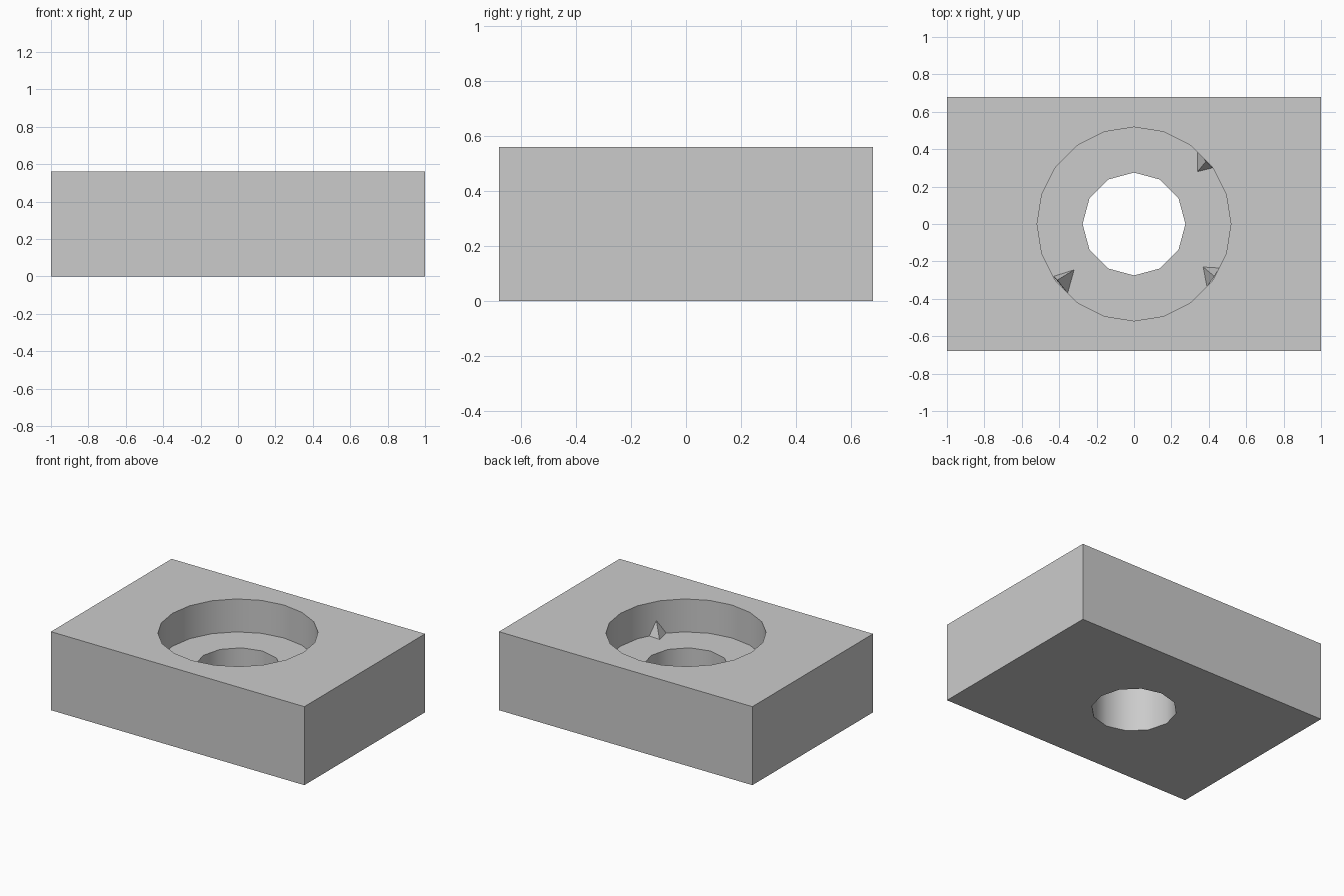
import bpy, bmesh, math

if "Cube" in bpy.data.objects:
    bpy.data.objects.remove(bpy.data.objects["Cube"])

WIDTH, DEPTH, HEIGHT = 2.0, 1.36, 0.56
FLOOR = 0.325          # height of the recess floor
RECESS_R, HOLE_R = 0.518, 0.275

grey = bpy.data.materials.new("plain grey")
grey.diffuse_color = (0.6, 0.6, 0.6, 1.0)
grey.use_nodes = True
grey.node_tree.nodes["Principled BSDF"].inputs["Base Color"].default_value = grey.diffuse_color


def cut(target, radius, sides, z0, z1):
    """Bore a round opening through the target between two heights."""
    bpy.ops.mesh.primitive_cylinder_add(vertices=sides, radius=radius, depth=z1 - z0,
                                        location=(0, 0, (z0 + z1) / 2))
    cutter = bpy.context.object
    cutter.hide_render = True
    mod = target.modifiers.new("bore", 'BOOLEAN')
    mod.operation, mod.solver, mod.object = 'DIFFERENCE', 'EXACT', cutter
    bpy.context.view_layer.objects.active = target
    bpy.ops.object.modifier_apply(modifier=mod.name)
    bpy.data.objects.remove(cutter, do_unlink=True)


# Rectangular block
bpy.ops.mesh.primitive_cube_add(size=1, location=(0, 0, HEIGHT / 2))
block = bpy.context.object
block.name = "block"
block.scale = (WIDTH, DEPTH, HEIGHT)
bpy.ops.object.transform_apply(location=True, rotation=False, scale=True)
block.data.materials.append(grey)

# Wide recess with a narrower through hole
cut(block, RECESS_R, 20, FLOOR, HEIGHT + 0.2)
cut(block, HOLE_R, 12, -0.2, HEIGHT)

bpy.ops.object.select_all(action='DESELECT')
block.select_set(True)
bpy.context.view_layer.objects.active = block
bpy.ops.object.shade_smooth_by_angle(angle=math.radians(35))


def spike(name, base, apex):
    """Small pyramid on the recess floor, leaning against the wall."""
    bm = bmesh.new()
    a, b, c = [bm.verts.new((x, y, FLOOR)) for x, y in base]
    tip = bm.verts.new((*apex, FLOOR + 0.1))
    for tri in ((a, b, c), (a, b, tip), (b, c, tip), (c, a, tip)):
        bm.faces.new(tri)
    bmesh.ops.recalc_face_normals(bm, faces=bm.faces)
    mesh = bpy.data.meshes.new(name)
    bm.to_mesh(mesh)
    bm.free()
    mesh.materials.append(grey)
    bpy.context.collection.objects.link(bpy.data.objects.new(name, mesh))


# Three spikes around the recess
spike("front_right_spike", ((0.37, -0.23), (0.455, -0.235), (0.39, -0.335)), (0.43, -0.28))
spike("back_right_spike", ((0.34, 0.39), (0.34, 0.28), (0.42, 0.30)), (0.385, 0.335))
spike("front_left_spike", ((-0.43, -0.28), (-0.32, -0.245), (-0.355, -0.37)), (-0.41, -0.30))
